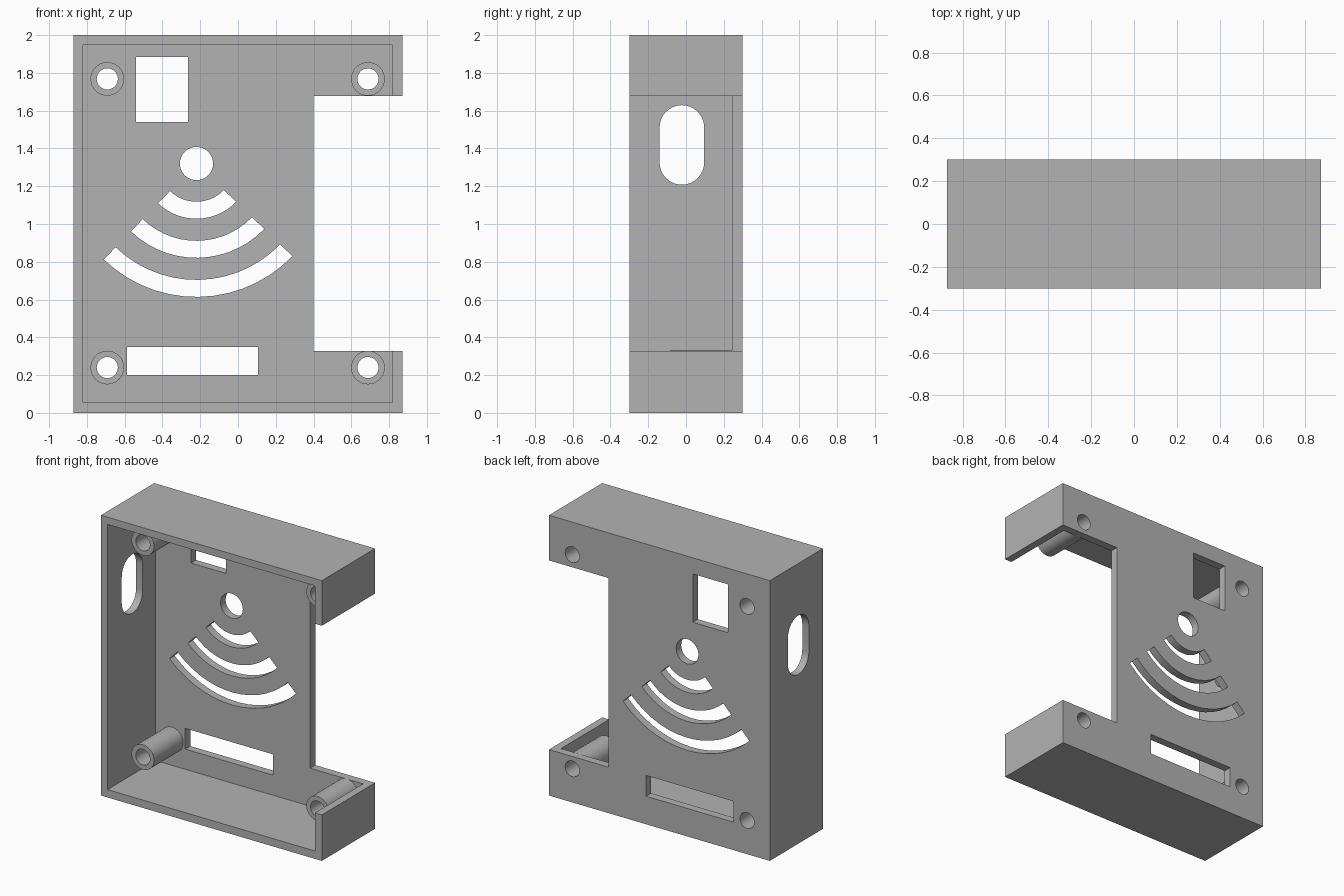
import bpy, bmesh
from math import sin, cos, pi, radians
from mathutils import Vector

if "Cube" in bpy.data.objects:
    bpy.data.objects.remove(bpy.data.objects["Cube"], do_unlink=True)

grey = bpy.data.materials.new("light_grey_plastic")
grey.use_nodes = True
colour = (0.45, 0.45, 0.45, 1)
grey.diffuse_color = colour
grey.node_tree.nodes["Principled BSDF"].inputs["Base Color"].default_value = colour


# Outline helpers, in (across, height)
def rect(a0, a1, z0, z1):
    return [(a0, z0), (a1, z0), (a1, z1), (a0, z1)]


def arc(cx, cz, r, start, end, steps):
    angles = [radians(start + (end - start) * i / steps) for i in range(steps + 1)]
    return [(cx + r * cos(t), cz + r * sin(t)) for t in angles]


def circle(cx, cz, r, steps=32):
    return arc(cx, cz, r, 0, 360, steps)[:-1]


def prism(name, outlines, d0, d1, axis="y"):
    """Extrude outlines from d0 to d1 along y or x into one object."""
    bm = bmesh.new()
    for outline in outlines:
        pts = [(a, d0, z) if axis == "y" else (d0, a, z) for a, z in outline]
        face = bm.faces.new([bm.verts.new(p) for p in pts])
        new = bmesh.ops.extrude_face_region(bm, geom=[face])["geom"]
        shift = Vector((0, d1 - d0, 0) if axis == "y" else (d1 - d0, 0, 0))
        bmesh.ops.translate(bm, vec=shift,
                            verts=[g for g in new if isinstance(g, bmesh.types.BMVert)])
    bmesh.ops.recalc_face_normals(bm, faces=bm.faces)
    mesh = bpy.data.meshes.new(name)
    bm.to_mesh(mesh)
    bm.free()
    mesh.materials.append(grey)
    obj = bpy.data.objects.new(name, mesh)
    bpy.context.collection.objects.link(obj)
    return obj


def select(obj):
    bpy.ops.object.select_all(action="DESELECT")
    obj.select_set(True)
    bpy.context.view_layer.objects.active = obj


def cut(obj, cutter):
    """Subtract the cutter and remove it."""
    cutter.hide_render = True
    select(obj)
    mod = obj.modifiers.new("cut", "BOOLEAN")
    mod.operation, mod.solver, mod.object = "DIFFERENCE", "EXACT", cutter
    bpy.ops.object.modifier_apply(modifier=mod.name)
    bpy.data.objects.remove(cutter, do_unlink=True)


def finish(obj):
    select(obj)
    bpy.ops.object.shade_smooth_by_angle(angle=radians(30))


WIDE, DEEP, PLATE = 0.872, 0.3, 0.243
CX, CZ = -0.22, 1.32
screws = [(x, z) for x in (-0.692, 0.688) for z in (0.24, 1.768)]

# Case shell: open front, back plate, side notch
case = prism("case_shell", [rect(-WIDE, WIDE, 0, 2)], -DEEP, DEEP)
cut(case, prism("cavity", [rect(-0.82, 0.817, 0.056, 1.948)], -0.5, PLATE))
cut(case, prism("side_notch", [rect(0.4, 1, 0.328, 1.678)], -0.5, 0.5))

# Openings through the back plate: windows, round hole, wave slots, screw holes
openings = [rect(-0.54, -0.265, 1.54, 1.885), rect(-0.587, 0.105, 0.2, 0.348),
            circle(CX, CZ, 0.088)]
for outer in (0.292, 0.499, 0.706):
    openings.append(arc(CX, CZ, outer, 226, 316, 14)
                    + arc(CX, CZ, outer - 0.09, 316, 226, 14))
openings += [circle(x, z, 0.056) for x, z in screws]
cut(case, prism("plate_openings", openings, 0.15, 0.5))

# Rounded slot in the side wall
slot = arc(-0.022, 1.511, 0.118, 0, 180, 16) + arc(-0.022, 1.326, 0.118, 180, 360, 16)
cut(case, prism("cable_slot", [slot], -1, -0.7, axis="x"))
finish(case)

# Hollow screw posts standing on the plate
for i, (x, z) in enumerate(screws):
    post = prism(f"screw_post_{i + 1}", [circle(x, z, 0.089)], -0.085, PLATE)
    cut(post, prism("bore", [circle(x, z, 0.056)], -0.5, 0.5))
    finish(post)
